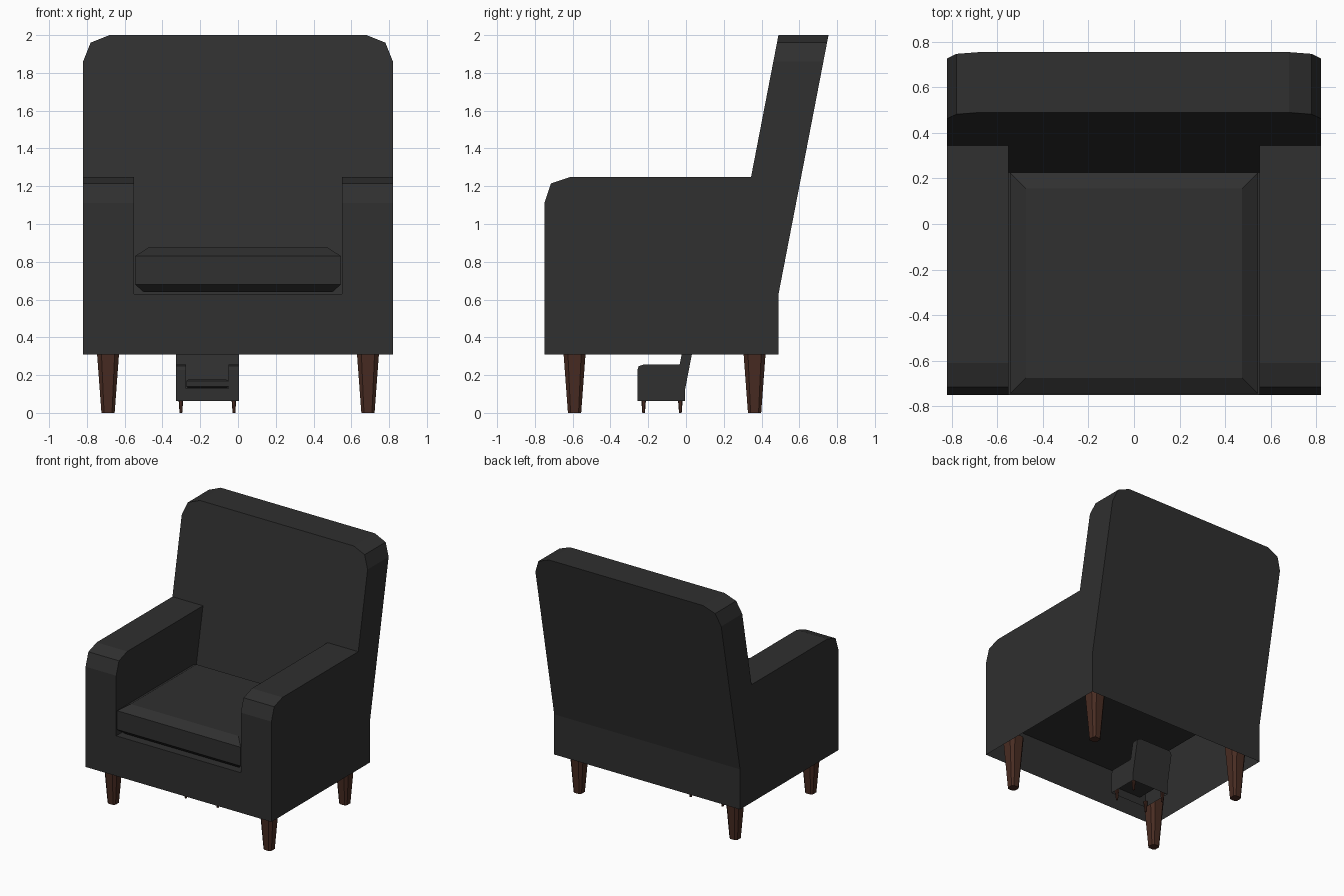
import bpy, bmesh
from mathutils import Vector

if "Cube" in bpy.data.objects:
    bpy.data.objects.remove(bpy.data.objects["Cube"])


def material(name, rgb):
    m = bpy.data.materials.new(name)
    m.diffuse_color = (*rgb, 1)
    m.use_nodes = True
    m.node_tree.nodes["Principled BSDF"].inputs["Base Color"].default_value = m.diffuse_color
    return m


FABRIC = material("charcoal fabric", (0.029, 0.029, 0.029))
WOOD = material("dark wood", (0.066, 0.025, 0.016))

W, IN = 0.82, 0.55            # outer half width, inner arm half width
FRONT, REAR = -0.75, 0.49     # front and rear panel positions
BASE, SEAT, ARM, TOP = 0.31, 0.63, 1.25, 2.0


def back_front(x, z):         # point on the leaning front of the backrest
    return (x, 0.225 + 0.193 * (z - SEAT), z)


def back_rear(x, z):          # point on the leaning rear of the backrest
    return (x, REAR + 0.193 * (z - SEAT), z)


def finish(name, bm, mat, origin, scale):
    bmesh.ops.remove_doubles(bm, verts=bm.verts, dist=0.0005)
    bmesh.ops.recalc_face_normals(bm, faces=bm.faces)
    bmesh.ops.scale(bm, vec=(scale,) * 3, verts=bm.verts)
    bmesh.ops.translate(bm, vec=origin, verts=bm.verts)
    me = bpy.data.meshes.new(name)
    bm.to_mesh(me)
    bm.free()
    me.materials.append(mat)
    ob = bpy.data.objects.new(name, me)
    bpy.context.collection.objects.link(ob)
    return ob


def loft(rings):
    """Closed solid through rings with equal point counts."""
    bm = bmesh.new()
    vs = [[bm.verts.new(p) for p in r] for r in rings]
    n = len(vs[0])
    for a, b in zip(vs, vs[1:]):
        for i in range(n):
            bm.faces.new((a[i], a[(i + 1) % n], b[(i + 1) % n], b[i]))
    bm.faces.new(vs[0][::-1])
    bm.faces.new(vs[-1])
    return bm


def frame(prefix, origin, scale):
    """Upholstered shell, hollow and open underneath."""
    bm = bmesh.new()

    def face(pts):
        bm.faces.new([bm.verts.new(p) for p in pts])

    corner = [(W, 1.86), (0.78, 1.96), (0.68, TOP)]
    outline = corner + [(-x, z) for x, z in corner[::-1]]
    arm = [(FRONT, 1.11), (-0.715, 1.215), (-0.61, ARM), (back_front(0, ARM)[1], ARM)]

    # front panel with the seat notch
    face([(x, FRONT, z) for x, z in (
        (-W, BASE), (W, BASE), (W, 1.11), (IN, 1.11), (IN, SEAT),
        (-IN, SEAT), (-IN, 1.11), (-W, 1.11))])
    # seat deck
    ys = back_front(0, SEAT)[1]
    face([(-IN, FRONT, SEAT), (IN, FRONT, SEAT), (IN, ys, SEAT), (-IN, ys, SEAT)])
    # backrest front, rear and lower rear panel
    face([back_front(x, z) for x, z in outline + [
        (-W, ARM), (-IN, ARM), (-IN, SEAT), (IN, SEAT), (IN, ARM), (W, ARM)]])
    face([back_rear(x, z) for x, z in outline + [(-W, SEAT), (W, SEAT)]])
    face([(-W, REAR, BASE), (W, REAR, BASE), (W, REAR, SEAT), (-W, REAR, SEAT)])
    # backrest top edge
    for a, b in zip(outline, outline[1:]):
        face([back_front(*a), back_front(*b), back_rear(*b), back_rear(*a)])
    for s in (-1, 1):
        # outer side
        face([(s * W, FRONT, BASE)] + [(s * W, y, z) for y, z in arm] +
             [back_front(s * W, 1.86), back_rear(s * W, 1.86),
              (s * W, REAR, SEAT), (s * W, REAR, BASE)])
        # inner arm side
        face([(s * IN, FRONT, SEAT)] + [(s * IN, y, z) for y, z in arm] +
             [(s * IN, ys, SEAT)])
        # arm top
        for (y0, z0), (y1, z1) in zip(arm, arm[1:]):
            face([(s * IN, y0, z0), (s * W, y0, z0), (s * W, y1, z1), (s * IN, y1, z1)])
    finish(prefix + "frame", bm, FABRIC, origin, scale)


def cushion(prefix, origin, scale):
    rings = []
    for z, inset in ((0.64, 0.045), (0.68, 0), (0.83, 0), (0.875, 0.07)):
        x, y0, y1 = 0.545 - inset, -0.745 + inset, 0.225 - inset
        rings.append([(-x, y0, z), (x, y0, z), (x, y1, z), (-x, y1, z)])
    finish(prefix + "seat_cushion", loft(rings), FABRIC, origin, scale)


def leg(name, x, y, origin, scale):
    rings = []
    for z, h in ((0, 0.035), (BASE, 0.058), (0.43, 0.067)):
        c = h * 0.6           # chamfered square section
        rings.append([(x + a, y + b, z) for a, b in (
            (c, -h), (h, -c), (h, c), (c, h), (-c, h), (-h, c), (-h, -c), (-c, -h))])
    finish(name, loft(rings), WOOD, origin, scale)


def armchair(prefix, origin, scale):
    origin = Vector(origin)
    frame(prefix, origin, scale)
    cushion(prefix, origin, scale)
    for side, x in (("left", -0.688), ("right", 0.688)):
        for end, y in (("front", -0.59), ("back", 0.363)):
            leg(f"{prefix}{end}_{side}_leg", x, y, origin, scale)


# full-size armchair and the miniature copy standing beneath it
armchair("", (0, 0, 0), 1.0)
armchair("miniature_", (-0.162, -0.104, 0), 0.204)
